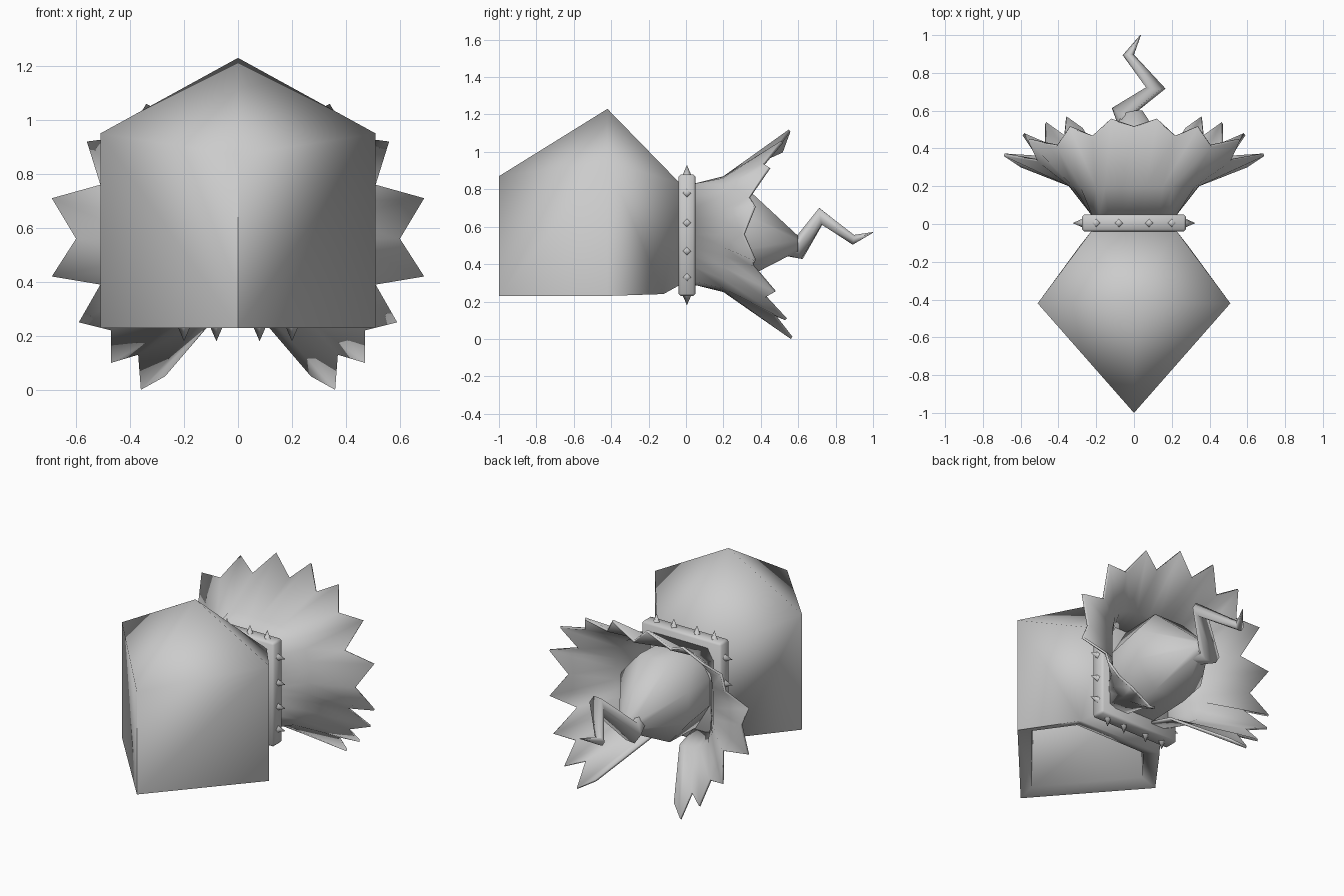
import bpy, bmesh, math
from mathutils import Vector

if "Cube" in bpy.data.objects:
    bpy.data.objects.remove(bpy.data.objects["Cube"])


def add_object(name, bm, smooth=None):
    bmesh.ops.recalc_face_normals(bm, faces=bm.faces[:])
    me = bpy.data.meshes.new(name)
    bm.to_mesh(me)
    bm.free()
    ob = bpy.data.objects.new(name, me)
    bpy.context.collection.objects.link(ob)
    if smooth:
        bpy.ops.object.select_all(action='DESELECT')
        ob.select_set(True)
        bpy.context.view_layer.objects.active = ob
        bpy.ops.object.shade_smooth_by_angle(angle=math.radians(smooth))
    return ob


def loft(bm, rings, closed):
    rows = [[bm.verts.new(p) for p in r] for r in rings]
    n = len(rows[0])
    for a, b in zip(rows, rows[1:]):
        for i in range(n if closed else n - 1):
            j = (i + 1) % n
            bm.faces.new((a[i], a[j], b[j], b[i]))
    return rows


# Faceted head: wedge nose, gabled crown, tapering back to the neck
bm = bmesh.new()
v = {}
for key, co in {"n0": (0, -1, .23), "n1": (0, -1, .87), "apex": (0, -.42, 1.23),
                "neck_c": (0, -.03, .83)}.items():
    v[key] = bm.verts.new(co)
for s, side in ((1, "R"), (-1, "L")):
    for key, (x, y, z) in {"top": (.51, -.42, .95), "bot": (.51, -.42, .23),
                           "jaw": (.29, -.12, .24), "neck1": (.22, -.03, .83),
                           "neck0": (.22, -.03, .29)}.items():
        v[key + side] = bm.verts.new((s * x, y, z))
for s in "RL":
    for f in (("n0", "bot" + s, "top" + s, "n1"), ("n1", "top" + s, "apex"),
              ("apex", "top" + s, "neck1" + s), ("apex", "neck1" + s, "neck_c"),
              ("top" + s, "bot" + s, "jaw" + s, "neck1" + s),
              ("jaw" + s, "neck0" + s, "neck1" + s)):
        bm.faces.new([v[k] for k in f])
bm.faces.new([v[k] for k in ("jawR", "jawL", "neck0L", "neck0R")])
bm.faces.new([v[k] for k in ("neck0R", "neck0L", "neck1L", "neck_c", "neck1R")])
under = bm.faces.new([v[k] for k in ("n0", "botR", "jawR", "jawL", "botL")])
bmesh.ops.recalc_face_normals(bm, faces=bm.faces[:])
# Underside: thick sloping rim around a deep cavity
for width, depth in ((.1, -.03), (.02, -.5), (.12, -.15)):
    bmesh.ops.inset_region(bm, faces=[under], thickness=width, depth=depth)
add_object("head", bm, 85)

# Square collar with chamfered edges
bm = bmesh.new()
bmesh.ops.create_cube(bm, size=1)
for p in bm.verts:
    p.co = (p.co.x * .55, p.co.y * .09 + .005, p.co.z * .65 + .555)
bmesh.ops.bevel(bm, geom=bm.edges[:], offset=.012, segments=1, affect='EDGES')
add_object("collar", bm, 50)

# Four spikes on each side of the collar
bm = bmesh.new()


def spike(pos, direction):
    rot = Vector(direction).to_track_quat('Z', 'Y').to_matrix().to_4x4()
    rot.translation = Vector(pos) + Vector(direction) * .022
    bmesh.ops.create_cone(bm, cap_ends=True, segments=4, radius1=.026,
                          radius2=0, depth=.06, matrix=rot)


for s in (1, -1):
    for x in (-.2, -.08, .08, .2):
        spike((x, .005, .555 + s * .323), (0, 0, s))
    for z in (.33, .47, .62, .78):
        spike((s * .273, .005, z), (s, 0, 0))
add_object("collar_spikes", bm, 100)

# Ragged flaring ruff, open at the bottom (hem is half, then mirrored)
hem = [(0, .51, 1.01), (.12, .55, 1.12), (.22, .46, 1.0), (.34, .51, 1.06),
       (.41, .41, .94), (.56, .44, .92), (.51, .33, .76), (.69, .36, .71),
       (.60, .30, .56), (.69, .36, .42), (.51, .35, .39), (.59, .47, .25),
       (.47, .42, .22), (.47, .53, .10), (.37, .46, .13), (.36, .56, .0),
       (.27, .50, .05)]


def box_point(dx, dz, hx, hz, power):
    k = ((abs(dx) / hx) ** power + (abs(dz) / hz) ** power) ** (-1 / power)
    return dx * k, dz * k


def hem_ring(y, hx, hz, power):
    pts = []
    for i, (x, _, z) in enumerate(hem):
        squeeze = 1 - .08 * max(0, i - 11)  # narrows the gap under the neck
        px, pz = box_point(x * squeeze, z - .56, hx, hz, power)
        pts.append((px, y, .56 + pz))
    return pts


bm = bmesh.new()
halves = [hem_ring(.04, .22, .27, 20), hem_ring(.2, .345, .31, 4), hem]
rings = [[(-x, y, z) for x, y, z in r[:0:-1]] + list(r) for r in halves]
loft(bm, rings, False)
ruff = add_object("ragged_ruff", bm, 80)
mod = ruff.modifiers.new("thickness", 'SOLIDIFY')
mod.thickness = .015
mod.offset = -1

# Faceted body inside the ruff, blunt and boxy, closing toward the tail
bm = bmesh.new()
rings = []
for y, rx, rz, cz in ((.04, .20, .25, .56), (.31, .235, .25, .57), (.6, .045, .04, .51)):
    ring = []
    for i in range(8):
        a = math.tau * (i + .5) / 8
        x, z = box_point(math.cos(a), math.sin(a), rx, rz, 5)
        ring.append((x, y, cz + z))
    rings.append(ring)
rows = loft(bm, rings, True)
bm.faces.new(rows[0])
bm.faces.new(rows[-1])
add_object("body", bm, 60)

# Zigzag tail
cu = bpy.data.curves.new("zigzag_tail", 'CURVE')
cu.dimensions = '3D'
cu.bevel_depth = 1
cu.bevel_resolution = 1
cu.use_fill_caps = True
path = [(.02, .48, .53, .085), (-.05, .605, .485, .068), (.115, .72, .655, .052),
        (-.03, .895, .53, .03), (.035, 1.0, .57, .002)]
sp = cu.splines.new('POLY')
sp.points.add(len(path) - 1)
for p, (x, y, z, r) in zip(sp.points, path):
    p.co = (x, y, z, 1)
    p.radius = r
bpy.context.collection.objects.link(bpy.data.objects.new("zigzag_tail", cu))
